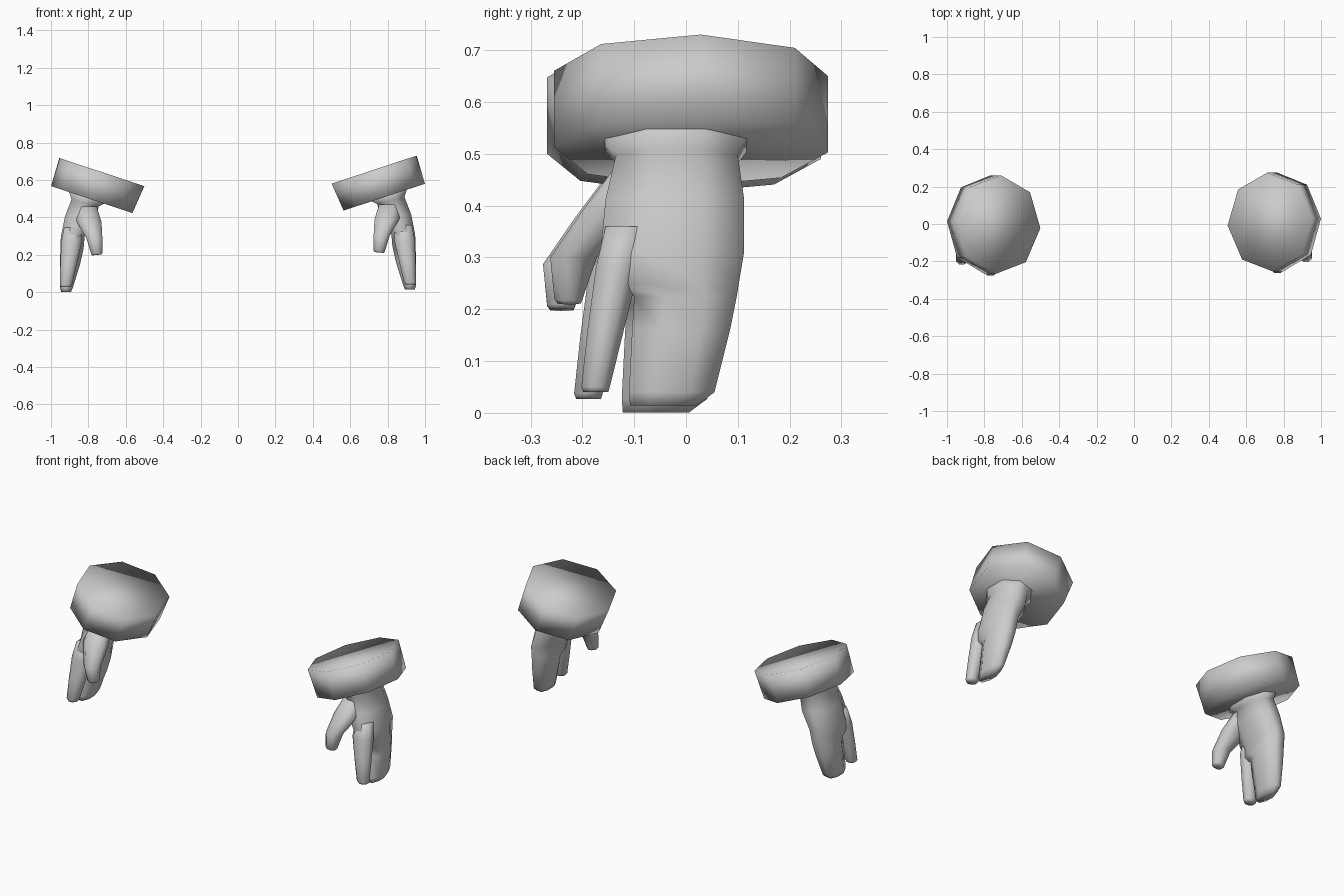
import bpy, bmesh, math

if "Cube" in bpy.data.objects:
    bpy.data.objects.remove(bpy.data.objects["Cube"])

TILT = 0.33  # slope of the cuff across x


def box_ring(z, x0, x1, y0, y1, tilt=0.0):
    """Octagon that fills the given x / y extents at height z."""
    cx, cy = (x0 + x1) / 2, (y0 + y1) / 2
    k = 1 / math.cos(math.pi / 8)
    pts = []
    for i in range(8):
        a = math.pi / 8 + i * math.pi / 4
        dx = math.cos(a) * k * (x1 - x0) / 2
        pts.append((cx + dx, cy + math.sin(a) * k * (y1 - y0) / 2, z + tilt * dx))
    return pts


def cuff_ring(cx, cz, rx, ry):
    """Tilted octagon with a corner pointing outward."""
    pts = []
    for i in range(8):
        a = math.radians(4) + i * math.pi / 4
        dx = rx * math.cos(a)
        pts.append((cx + dx, 0.01 + ry * math.sin(a), cz + TILT * dx))
    return pts


def loft(name, rings, side):
    """Skin the rings, cap both ends; side -1 gives the mirrored left part."""
    bm = bmesh.new()
    dy, dz = (0, 0) if side > 0 else (-0.014, -0.013)
    rows = [[bm.verts.new((side * x, y + dy, z + dz)) for x, y, z in r] for r in rings]
    for a, b in zip(rows, rows[1:]):
        for i in range(8):
            j = (i + 1) % 8
            bm.faces.new((a[i], a[j], b[j], b[i]))
    bm.faces.new(rows[0])
    bm.faces.new(rows[-1])
    bmesh.ops.recalc_face_normals(bm, faces=bm.faces)
    for f in bm.faces:
        f.smooth = True
    me = bpy.data.meshes.new(name)
    bm.to_mesh(me)
    bm.free()
    bpy.context.collection.objects.link(bpy.data.objects.new(name, me))


for side, label in ((1, "right"), (-1, "left")):
    # thick octagonal cuff
    loft(label + "_cuff", [
        cuff_ring(0.728, 0.655, 0.228, 0.265),
        cuff_ring(0.782, 0.508, 0.218, 0.265),
    ], side)

    # wrist, palm and the broad joined finger
    loft(label + "_palm", [
        box_ring(0.535, 0.69, 0.91, -0.17, 0.13, TILT),
        box_ring(0.49, 0.745, 0.89, -0.135, 0.10, TILT * 0.8),
        box_ring(0.41, 0.76, 0.925, -0.155, 0.112, 0.1),
        box_ring(0.31, 0.82, 0.947, -0.165, 0.112),
        box_ring(0.25, 0.825, 0.95, -0.155, 0.102),
        box_ring(0.225, 0.83, 0.95, -0.10, 0.098),
        box_ring(0.16, 0.845, 0.953, -0.104, 0.085),
        box_ring(0.04, 0.882, 0.953, -0.11, 0.055),
        box_ring(0.014, 0.893, 0.945, -0.108, 0.02),
    ], side)

    # index finger
    loft(label + "_index_finger", [
        box_ring(0.36, 0.84, 0.93, -0.155, -0.07),
        box_ring(0.28, 0.835, 0.945, -0.174, -0.09),
        box_ring(0.16, 0.862, 0.95, -0.19, -0.12),
        box_ring(0.05, 0.888, 0.953, -0.202, -0.147),
        box_ring(0.04, 0.895, 0.948, -0.198, -0.15),
    ], side)

    # thumb
    loft(label + "_thumb", [
        box_ring(0.47, 0.755, 0.87, -0.14, -0.03),
        box_ring(0.39, 0.73, 0.862, -0.20, -0.09),
        box_ring(0.30, 0.725, 0.81, -0.262, -0.172),
        box_ring(0.22, 0.724, 0.785, -0.254, -0.20, -0.1),
        box_ring(0.212, 0.73, 0.78, -0.248, -0.203, -0.1),
    ], side)
